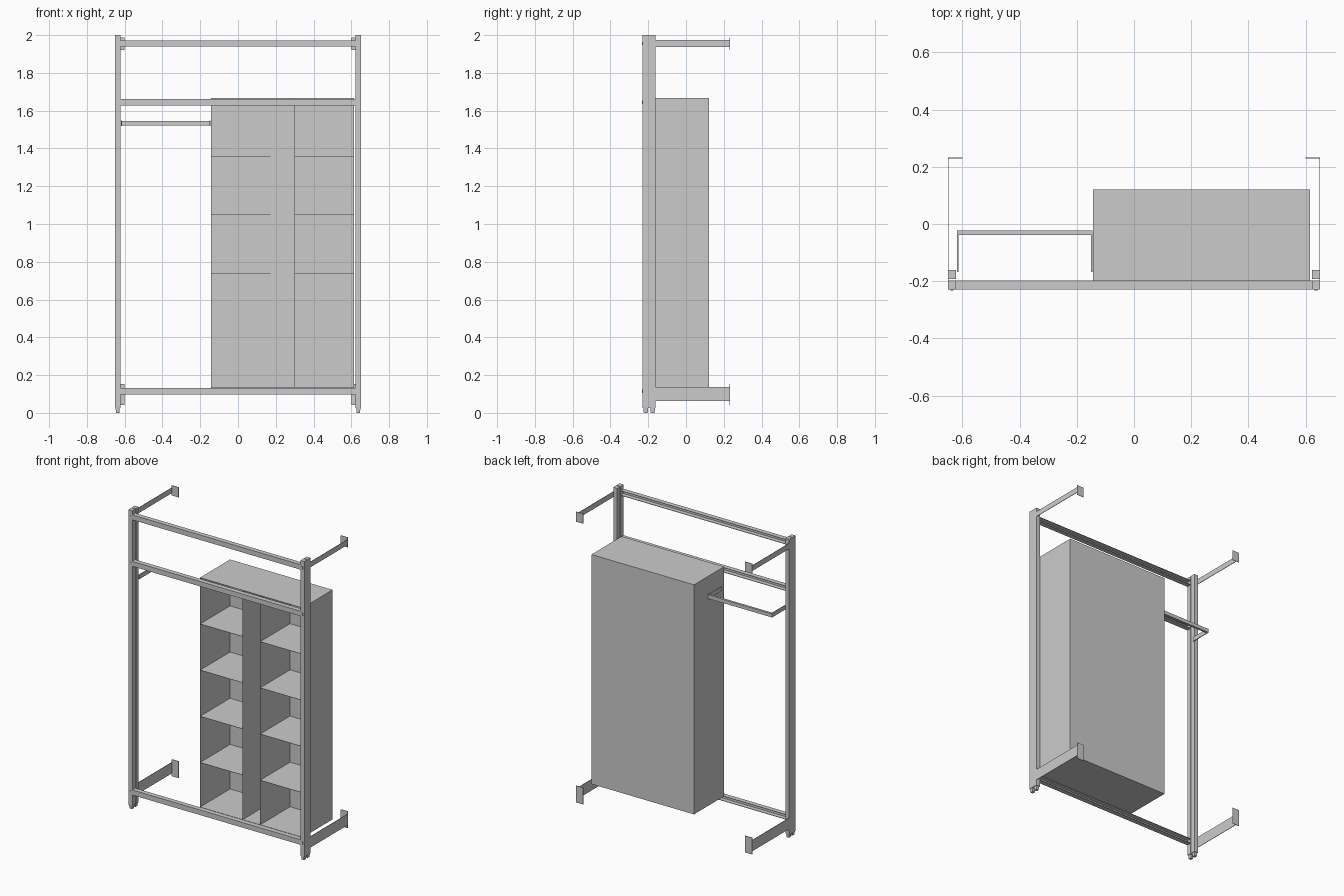
import bpy, bmesh
from mathutils import Vector

if "Cube" in bpy.data.objects:
    bpy.data.objects.remove(bpy.data.objects["Cube"])


def mesh_object(name, bm):
    me = bpy.data.meshes.new(name)
    bmesh.ops.recalc_face_normals(bm, faces=bm.faces)
    bm.to_mesh(me)
    bm.free()
    ob = bpy.data.objects.new(name, me)
    bpy.context.collection.objects.link(ob)
    return ob


def box(name, x, y, z, taper=1.0):
    """Box from (min, max) ranges; taper scales the bottom end."""
    bm = bmesh.new()
    bmesh.ops.create_cube(bm, size=1)
    size = Vector((x[1] - x[0], y[1] - y[0], z[1] - z[0]))
    mid = Vector((x[0] + x[1], y[0] + y[1], z[0] + z[1])) / 2
    for v in bm.verts:
        k = taper if v.co.z < 0 else 1
        v.co = Vector((v.co.x * size.x * k, v.co.y * size.y * k, v.co.z * size.z)) + mid
    return mesh_object(name, bm)


def extrude_x(name, profile, x):
    """Extrude a closed (y, z) profile along x."""
    bm = bmesh.new()
    face = bm.faces.new([bm.verts.new((x[0], p[0], p[1])) for p in profile])
    new = bmesh.ops.extrude_face_region(bm, geom=[face])["geom"]
    bmesh.ops.translate(bm, vec=(x[1] - x[0], 0, 0),
                        verts=[g for g in new if isinstance(g, bmesh.types.BMVert)])
    return mesh_object(name, bm)


def span(s, a, b):
    return tuple(sorted((s * a, s * b)))


T = 0.003  # sheet thickness

for s, side in ((-1, "left"), (1, "right")):
    # twin uprights joined by a thin outer web, with tapered feet
    for label, y in (("front", (-0.229, -0.197)), ("rear", (-0.192, -0.161))):
        box(f"{side}_{label}_upright", span(s, 0.622, 0.651), y, (0.025, 2.0))
        box(f"{side}_{label}_foot", span(s, 0.626, 0.648),
            (y[0] + 0.003, y[1] - 0.003), (0, 0.025), 0.8)
    box(f"{side}_upright_web", span(s, 0.648, 0.651), (-0.197, -0.192), (0.025, 2.0))

    # wall brackets: thin arm plus inward-turned flange
    for label, arm, flange in (("upper", (1.937, 1.973), (1.92, 1.987)),
                               ("lower", (0.062, 0.136), (0.042, 0.154))):
        box(f"{side}_{label}_bracket_arm", span(s, 0.648, 0.651), (-0.161, 0.232), arm)
        box(f"{side}_{label}_bracket_flange", span(s, 0.60, 0.651), (0.229, 0.232), flange)

# cross rails: channels open at the back, with a fixing stud on each upright
for label, z0, z1 in (("top", 1.939, 1.972), ("middle", 1.628, 1.661), ("bottom", 0.098, 0.132)):
    f, b = -0.229, -0.197
    extrude_x(f"{label}_rail", [(b, z0), (f, z0), (f, z1), (b, z1), (b, z1 - T),
                                (f + T, z1 - T), (f + T, z0 + T), (b, z0 + T)], (-0.622, 0.622))
    zc = (z0 + z1) / 2
    for s, side in ((-1, "left"), (1, "right")):
        box(f"{side}_{label}_stud", span(s, 0.631, 0.641), (-0.232, -0.229),
            (zc - 0.009, zc + 0.009))

# open cabinet carcass
X0, X1, YF, YB, Z0, Z1 = -0.144, 0.615, -0.197, 0.121, 0.132, 1.668
P = 0.002
box("cabinet_back", (X0, X1), (YB - P, YB), (Z0, Z1))
box("cabinet_top", (X0, X1), (YF, YB), (Z1 - P, Z1))
box("cabinet_bottom", (X0, X1), (YF, YB), (Z0, Z0 + P))
for label, x in (("left_side", X0), ("left_divider", 0.171),
                 ("right_divider", 0.300), ("right_side", X1 - P)):
    box(f"cabinet_{label}", (x, x + P), (YF, YB), (Z0, Z1))
# shelves either side of the tall central slot
for i in range(4):
    z = 0.430 + i * 0.309
    box(f"left_shelf_{i + 1}", (X0, 0.171), (YF, YB), (z, z + P))
    box(f"right_shelf_{i + 1}", (0.300, X1), (YF, YB), (z, z + P))

# hanging rail on two arms
box("hanging_rail", (-0.619, -0.145), (-0.038, -0.023), (1.522, 1.546))
for label, x in (("left", -0.619), ("right", -0.150)):
    box(f"hanging_rail_{label}_arm", (x, x + 0.005), (-0.167, -0.023), (1.520, 1.549))
